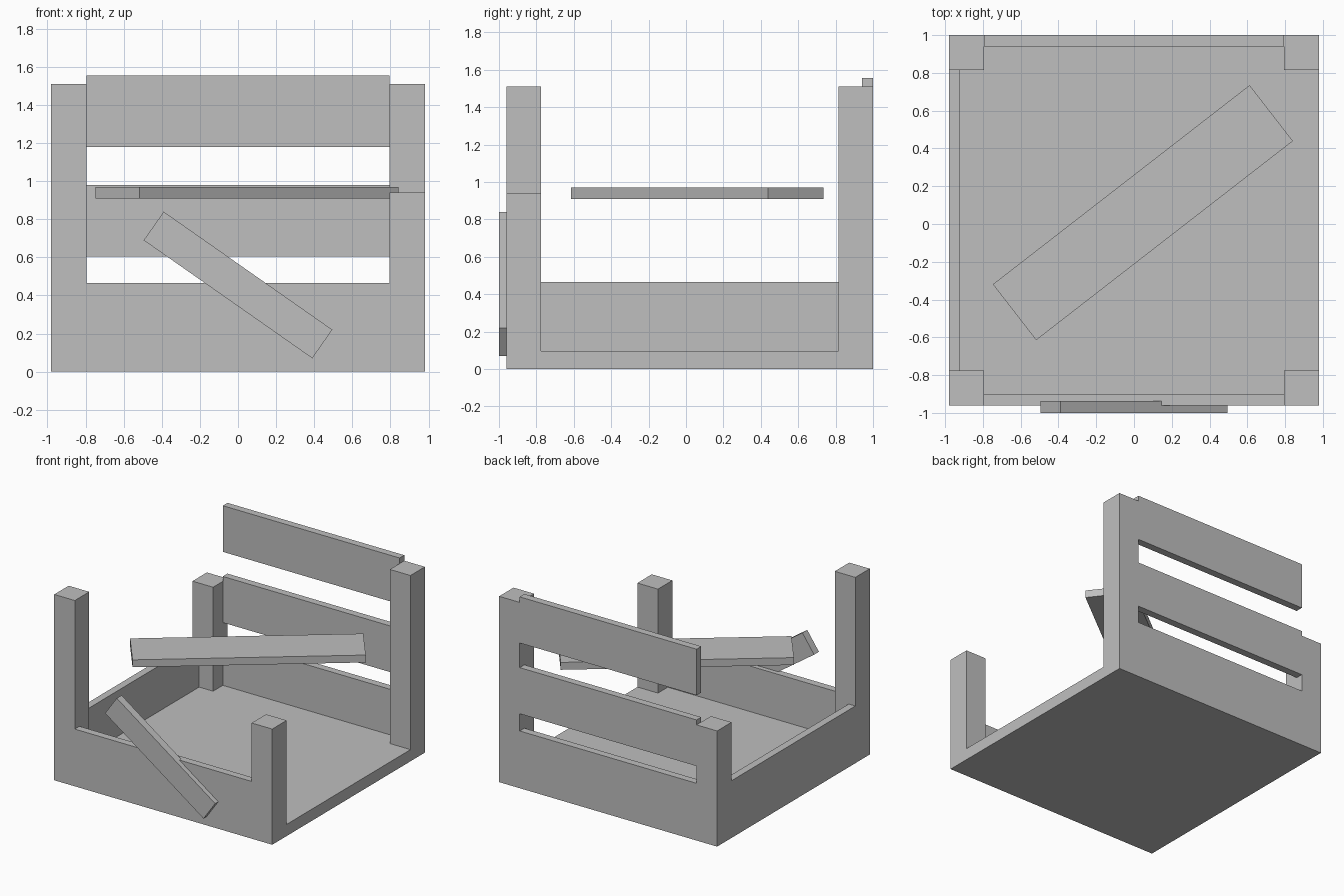
import bpy
import math

cube = bpy.data.objects.get("Cube")
if cube:
    bpy.data.objects.remove(cube, do_unlink=True)

# Single plain colour
grey = bpy.data.materials.new("plain_grey")
grey.use_nodes = True
colour = (0.52, 0.52, 0.52, 1)
grey.diffuse_color = colour
grey.node_tree.nodes["Principled BSDF"].inputs["Base Color"].default_value = colour


def board(name, centre, size, rotation=(0, 0, 0)):
    """A flat-sided box given by centre, full size and rotation."""
    bpy.ops.mesh.primitive_cube_add(size=1, location=centre, rotation=rotation)
    ob = bpy.context.object
    ob.name = name
    ob.scale = size
    ob.data.materials.append(grey)
    return ob


def box(name, x, y, z):
    """A box given by its extent along each axis."""
    spans = (x, y, z)
    return board(name, [(a + b) / 2 for a, b in spans], [b - a for a, b in spans])


SIDE, FRONT, BACK = 0.98, -0.96, 1.0   # outer faces of the crate
POST, THICK = 0.185, 0.06              # post width and board thickness
TALL, SHORT, WALL = 1.51, 0.94, 0.465  # heights
INNER = SIDE - POST

# Floor
box("floor", (-SIDE, SIDE), (FRONT, BACK), (0, 0.095))

# Corner posts, two of them broken short
front_y, back_y = (FRONT, FRONT + POST), (BACK - POST, BACK)
left_x, right_x = (INNER, SIDE), (-SIDE, -INNER)
box("front_left_post", left_x, front_y, (0, SHORT))
box("front_right_post", right_x, front_y, (0, TALL))
box("back_left_post", left_x, back_y, (0, TALL))
box("back_right_post", right_x, back_y, (0, SHORT))

# Low walls on three sides, the left side being open
box("front_wall", (-INNER, INNER), (FRONT, FRONT + THICK), (0, WALL))
box("right_wall", (-SIDE, -SIDE + THICK), (FRONT + POST, BACK - POST), (0, WALL))

# Back slats
for name, low, high in (("lower", 0, WALL), ("middle", 0.605, 0.98), ("upper", 1.18, 1.555)):
    box(name + "_back_slat", (-INNER, INNER), (BACK - THICK, BACK), (low, high))

# Loose boards: one level across the inside, one slanting on the front
board("loose_inner_board", (0.047, 0.06, 0.94), (1.72, 0.374, THICK),
      (0, 0, math.radians(37.8)))
board("loose_front_board", (0, -0.969, 0.455), (1.08, 0.183, 0.062),
      (math.radians(90), math.radians(35), 0))
